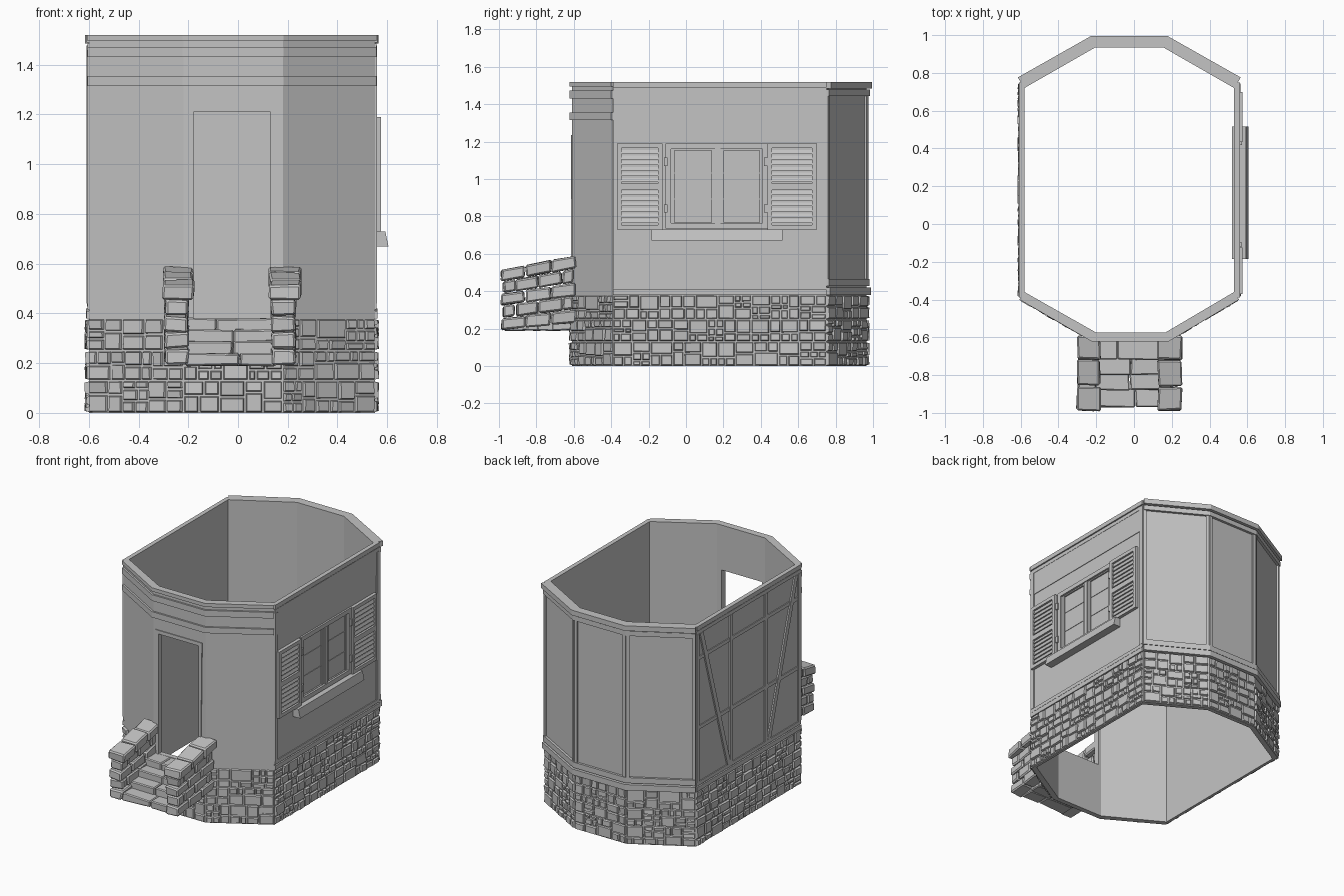
import bpy, bmesh, math, random
from mathutils import Vector

if "Cube" in bpy.data.objects:
    bpy.data.objects.remove(bpy.data.objects["Cube"])

random.seed(4)
mat = bpy.data.materials.new("plain_grey")
mat.diffuse_color = (0.55, 0.55, 0.55, 1)
mat.use_nodes = True
mat.node_tree.nodes["Principled BSDF"].inputs["Base Color"].default_value = mat.diffuse_color

# Plan of the house: outer and inner octagon, counter-clockwise from front left
P = [(-.22, -.61), (.18, -.61), (.55, -.39), (.55, .75),
     (.17, .965), (-.22, .965), (-.6, .75), (-.6, -.39)]
I = [(-.2, -.575), (.165, -.575), (.53, -.36), (.53, .72),
     (.155, .935), (-.205, .935), (-.58, .72), (-.58, -.36)]
P = [Vector(p) for p in P]
FRONT, RIGHT, LEFT = 0, 2, 6
TOP, BASE = 1.52, .38


def finish(name, bm, bevel=0):
    bmesh.ops.recalc_face_normals(bm, faces=bm.faces)
    me = bpy.data.meshes.new(name)
    bm.to_mesh(me)
    bm.free()
    me.materials.append(mat)
    ob = bpy.data.objects.new(name, me)
    bpy.context.collection.objects.link(ob)
    if bevel:
        m = ob.modifiers.new("bevel", 'BEVEL')
        m.width, m.segments = bevel, 1
    return ob


def hexes(name, blocks, bevel=0):
    """One object made of eight-cornered blocks."""
    bm = bmesh.new()
    for b in blocks:
        v = [bm.verts.new(c) for c in b]
        bm.faces.new(v[3::-1])
        bm.faces.new(v[4:])
        for k in range(4):
            n = (k + 1) % 4
            bm.faces.new((v[k], v[n], v[n + 4], v[k + 4]))
    return finish(name, bm, bevel)


def box(x0, x1, y0, y1, z0, z1, j=0):
    r = lambda: random.uniform(-j, j)
    return [(x + r(), y + r(), z + r()) for z in (z0, z1)
            for x, y in ((x0, y0), (x1, y0), (x1, y1), (x0, y1))]


def facet(i):
    a, b = P[i], P[(i + 1) % 8]
    t = (b - a).normalized()
    return a, t, Vector((t.y, -t.x)), (b - a).length


def slab(i, quad, d0, d1, inset=0, jit=0):
    """Block on wall facet i; quad holds (along, height) corners, d is depth outward."""
    a, t, n, _ = facet(i)
    cu, cz = sum(q[0] for q in quad) / 4, sum(q[1] for q in quad) / 4
    out = []
    for d, s in ((d0, 0), (d1, inset)):
        for u, z in quad:
            u2 = u + math.copysign(s, cu - u)
            z2 = z + math.copysign(s, cz - z)
            dd = d + (random.uniform(-jit, jit) if s else 0)
            p = a + t * u2 + n * dd
            out.append((p.x, p.y, z2))
    return out


def rect(i, u0, u1, z0, z1, d0, d1, inset=0, jit=0):
    return slab(i, [(u0, z0), (u1, z0), (u1, z1), (u0, z1)], d0, d1, inset, jit)


def band(name, ids, off, z0, z1):
    """Moulding that follows consecutive wall corners with mitred joints."""
    blocks, pts = [], []
    for k, c in enumerate(ids):
        n1 = facet(ids[k - 1] if k else c)[2]
        n2 = facet(c if k < len(ids) - 1 else ids[k - 1])[2]
        pts.append((P[c], (n1 + n2) / (1 + n1.dot(n2))))
    for (a, m), (b, n) in zip(pts, pts[1:]):
        q = [a - m * .004, a + m * off, b + n * off, b - n * .004]
        blocks.append([(*p, z) for z in (z0, z1) for p in q])
    return hexes(name, blocks)


# Wall shell, open at top and bottom
bm = bmesh.new()
rings = [[bm.verts.new((p[0], p[1], z)) for p in pl]
         for pl, z in ((P, 0), (P, TOP), (I, TOP), (I, 0))]
for r in range(4):
    a, b = rings[r], rings[(r + 1) % 4]
    for k in range(8):
        n = (k + 1) % 8
        bm.faces.new((a[k], a[n], b[n], b[k]))
walls = finish("walls", bm)

# Door and window openings
for name, b in (("door_cutter", box(-.18, .13, -.7, -.5, BASE, 1.21)),
                ("window_cutter", box(.5, .6, -.08, .41, .75, 1.17))):
    cut = hexes(name, [b])
    cut.hide_render = True
    cut.hide_set(True)
    m = walls.modifiers.new(name, 'BOOLEAN')
    m.object, m.operation, m.solver = cut, 'DIFFERENCE', 'EXACT'
    bpy.context.view_layer.objects.active = walls
    bpy.ops.object.modifier_apply(modifier=name)
    bpy.data.objects.remove(cut)

# Stone base: irregular masonry on every facet
stones = []


def masonry(i, u0, u1, z0, z1):
    w, h = u1 - u0, z1 - z0
    if w > .15 or (w > .085 and w > h * 1.8):
        c = u0 + w * random.uniform(.35, .65)
        masonry(i, u0, c, z0, z1)
        masonry(i, c, u1, z0, z1)
    elif h > .105 or (h > .07 and random.random() < .4):
        c = z0 + h * random.uniform(.35, .65)
        masonry(i, u0, u1, z0, c)
        masonry(i, u0, u1, c, z1)
    else:
        g = .003
        stones.append(rect(i, u0 + g, u1 - g, z0 + g, z1 - g, -.004,
                           random.uniform(.008, .014), .005, .004))


for i in range(8):
    L = facet(i)[3]
    cuts = [0, .13, .25, BASE]
    for z0, z1 in zip(cuts, cuts[1:]):
        masonry(i, 0, L, z0, z1)
hexes("stone_base", stones)

# Mouldings: back, sides and front
BACK = [3, 4, 5, 6]
for k, (off, z0, z1) in enumerate(((.03, 1.485, TOP), (.018, 1.445, 1.478),
                                   (.024, BASE, .42), (.016, .427, .465))):
    band(f"back_moulding_{k}", BACK, off, z0, z1)
for k, (off, z0, z1) in enumerate(((.01, 1.49, TOP), (.006, 1.46, 1.485),
                                   (.01, BASE, .41), (.006, .415, .44))):
    band(f"right_moulding_{k}", [2, 3], off, z0, z1)
    band(f"left_moulding_{k}", [6, 7], off, z0, z1)
for k, (z0, z1) in enumerate(((1.315, 1.355), (1.43, 1.472), (1.495, TOP))):
    band(f"front_moulding_{k}", [7, 0, 1, 2], .012, z0, z1)

# Back corner posts
posts = []
for i in (3, 4, 5):
    L = facet(i)[3]
    for u in (0, L - .02):
        posts.append(rect(i, u, u + .02, .46, 1.45, -.003, .012))
hexes("back_posts", posts)

# Left wall timber framing with two braces
L = facet(LEFT)[3]
timber = [rect(LEFT, u, u + .03, .44, 1.46, -.003, .008)
          for u in (0, L / 3 - .015, 2 * L / 3 - .015, L - .03)]
timber += [rect(LEFT, 0, L, z, z + .025, -.003, .006) for z in (.8, 1.28)]
for s in (0, 1):
    q = [(.035, 1.46), (.07, 1.46), (L / 3 - .01, .44), (L / 3 - .045, .44)]
    if s:
        q = [(L - u, z) for u, z in q]
    timber.append(slab(LEFT, q, -.003, .01))
hexes("left_timber", timber)

# Right wall posts and board (along = y + 0.39)
Y = .39
hexes("right_frame", [rect(RIGHT, 0, .03, .44, 1.46, -.003, .008),
                      rect(RIGHT, 1.11, 1.14, .44, 1.46, -.003, .008),
                      rect(RIGHT, .03, 1.11, 1.3, 1.46, -.003, .004)])


def frame(y0, y1, z0, z1, w, d0, d1):
    return [rect(RIGHT, Y + a, Y + b, c, e, d0, d1) for a, b, c, e in
            ((y0, y0 + w, z0, z1), (y1 - w, y1, z0, z1),
             (y0 + w, y1 - w, z0, z0 + w), (y0 + w, y1 - w, z1 - w, z1))]


# Window
hexes("window_frame", frame(-.11, .44, .735, 1.19, .03, -.003, .012))
hexes("window_panes", [rect(RIGHT, Y - .08, Y + .41, .75, 1.17, -.02, -.012)])
sash = frame(-.08, .155, .75, 1.17, .018, -.014, -.002)
sash += frame(.185, .41, .75, 1.17, .018, -.014, -.002)
sash.append(rect(RIGHT, Y + .155, Y + .185, .75, 1.17, -.014, .006))
for z in (.89, 1.03):
    sash += [rect(RIGHT, Y + a, Y + a + .2, z, z + .006, -.013, -.009) for a in (-.062, .2)]
hexes("window_sashes", sash)
sill = box(.52, .605, -.185, .515, .67, .73)
sill[5], sill[6] = (.592, -.185, .73), (.592, .515, .73)
hexes("window_sill", [sill])

# Shutters with slats and hinges
shutter, hinges = [], []
for y0, y1, h in ((-.37, -.125, -.11), (.435, .7, .425)):
    shutter += frame(y0, y1, .73, 1.19, .025, .002, .024)
    shutter.append(rect(RIGHT, Y + y0 + .01, Y + y1 - .01, .74, 1.18, -.003, .01))
    shutter.append(rect(RIGHT, Y + y0 + .025, Y + y1 - .025, .94, .975, .002, .024))
    for zb in (.765, .985):
        for k in range(6):
            z = zb + k * .03
            s = rect(RIGHT, Y + y0 + .025, Y + y1 - .025, z, z + .02, .008, .02)
            s[6], s[7] = [(c[0] - .008, c[1], c[2]) for c in s[6:]]
            shutter.append(s)
    hinges += [rect(RIGHT, Y + h - .008, Y + h + .012, z, z + .045, 0, .022) for z in (.82, 1.07)]
hexes("shutters", shutter)
hexes("hinges", hinges)

# Door frame
hexes("door_frame", [slab(FRONT, [(.03, BASE), (.042, BASE), (.042, 1.235), (.018, 1.235)], -.02, .006),
                     slab(FRONT, [(.35, BASE), (.365, BASE), (.375, 1.235), (.35, 1.235)], -.02, .006),
                     rect(FRONT, .04, .35, 1.21, 1.235, -.02, .006)])

# Stair side walls: sloping courses of rough blocks with a wider cap
blocks = []
for dx in (0, .43):
    for c in range(5):
        cap = c == 4
        x0, x1 = (-.303, -.178) if cap else (-.295, -.2)
        cuts = [-.99, -.86, -.72, -.585] if c % 2 == 0 else [-.98, -.91, -.79, -.66, -.6]
        for y0, y1 in zip(cuts, cuts[1:]):
            b = box(x0 + dx, x1 + dx, y0 + .003, y1 - .003, 0, 1, .006)
            out = []
            for x, y, z in b:
                f = (y + 1) / .42
                lo, hi = .19 + .04 * f, .515 + .08 * f
                k = c + (.96 if z > .5 else .04)
                out.append((x, y, lo + (hi - lo) * k / 5 + random.uniform(-.004, .004)))
            blocks.append(out)
hexes("stair_side_walls", blocks, .008)

# Stone steps
steps = []
fronts, tops = [-.97, -.88, -.8, -.72, -.6], [.24, .29, .335, .38]
for k in range(4):
    m = random.uniform(-.09, .03)
    for x0, x1 in ((-.21, m - .002), (m + .002, .15)):
        steps.append(box(x0, x1, fronts[k], fronts[k + 1] + .01, .19, tops[k], .004))
hexes("stone_steps", steps, .006)
